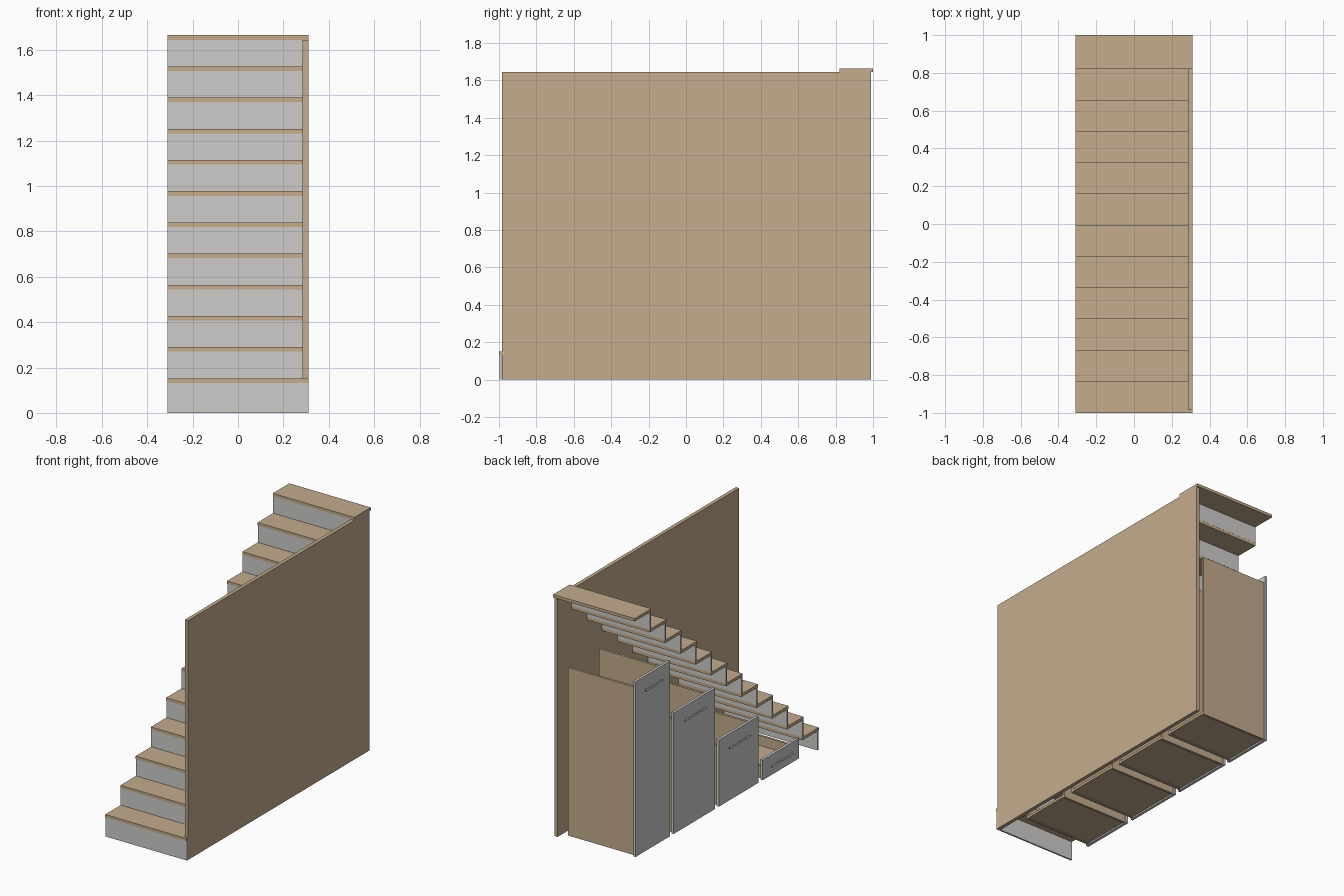
import bpy, bmesh, math
from mathutils import Matrix, Vector

if "Cube" in bpy.data.objects:
    bpy.data.objects.remove(bpy.data.objects["Cube"])


def material(name, color):
    m = bpy.data.materials.new(name)
    m.diffuse_color = (*color, 1)
    m.use_nodes = True
    m.node_tree.nodes["Principled BSDF"].inputs["Base Color"].default_value = m.diffuse_color
    return m


WOOD = material("tan_wood", (0.55, 0.412, 0.266))
GREY = material("light_grey", (0.615, 0.608, 0.595))


def add_box(bm, x0, x1, y0, y1, z0, z1):
    size = Matrix.Diagonal((x1 - x0, y1 - y0, z1 - z0, 1))
    centre = Matrix.Translation(((x0 + x1) / 2, (y0 + y1) / 2, (z0 + z1) / 2))
    bmesh.ops.create_cube(bm, size=1, matrix=centre @ size)


def finish(name, bm, mat):
    me = bpy.data.meshes.new(name)
    bm.to_mesh(me)
    bm.free()
    me.materials.append(mat)
    ob = bpy.data.objects.new(name, me)
    bpy.context.collection.objects.link(ob)
    return ob


def boxes(name, mat, *dims):
    bm = bmesh.new()
    for d in dims:
        add_box(bm, *d)
    return finish(name, bm, mat)


LEFT, RIGHT, INNER = -0.31, 0.31, 0.285
STEPS, RUN, RISE = 12, 0.1655, 0.1375
FIRST_TOP, THICK, DEPTH = 0.152, 0.02, 0.1795

# Tall side wall
boxes("side_wall", WOOD, (INNER, RIGHT, -0.985, 0.988, 0, 1.6445))

# Treads and risers
for i in range(STEPS):
    y = -1 + RUN * i
    top = FIRST_TOP + RISE * i
    right = RIGHT if i == STEPS - 1 else INNER
    tread = [(LEFT, right, y, y + DEPTH, top - THICK, top)]
    if i == 0:  # lip of the lowest tread runs across the wall edge
        tread.append((INNER, RIGHT, y, -0.985, top - THICK, top))
    boxes(f"tread_{i + 1}", WOOD, *tread)
    bottom = top - RISE if i else 0
    boxes(f"riser_{i + 1}", GREY,
          (LEFT, RIGHT if i == 0 else INNER, y + 0.003, y + 0.0145, bottom, top - THICK))


# Bar handle on two posts
def handle(name, y, z, length):
    bm = bmesh.new()
    bar = Matrix.Translation((-0.306, y, z)) @ Matrix.Rotation(math.pi / 2, 4, 'X')
    bmesh.ops.create_cone(bm, cap_ends=True, segments=12, radius1=0.005,
                          radius2=0.005, depth=length, matrix=bar)
    for s in (-1, 1):
        c = y + s * length * 0.4
        add_box(bm, -0.306, -0.294, c - 0.004, c + 0.004, z - 0.004, z + 0.004)
    finish(name, bm, GREY)


# Pull-out units under the stairs: back y, front y, height, handle height
UNITS = [(0.968, 0.595, 1.215, 1.12),
         (0.555, 0.105, 0.842, 0.75),
         (0.065, -0.365, 0.468, 0.375),
         (-0.412, -0.805, 0.148, 0.075)]
for n, (y1, y0, height, grip) in enumerate(UNITS, 1):
    boxes(f"drawer_front_{n}", GREY, (-0.295, -0.277, y0, y1, 0.01, height))
    top = height - 0.045
    a, b = y0 + 0.012, y1 - 0.008
    boxes(f"drawer_body_{n}", WOOD,
          (-0.277, 0.225, a, a + 0.016, 0.015, top),
          (-0.277, 0.225, b - 0.016, b, 0.015, top),
          (-0.277, 0.225, a + 0.016, b - 0.016, 0.02, 0.036))
    handle(f"drawer_handle_{n}", (y0 + y1) / 2, grip, 0.19 if n == 1 else 0.23)
